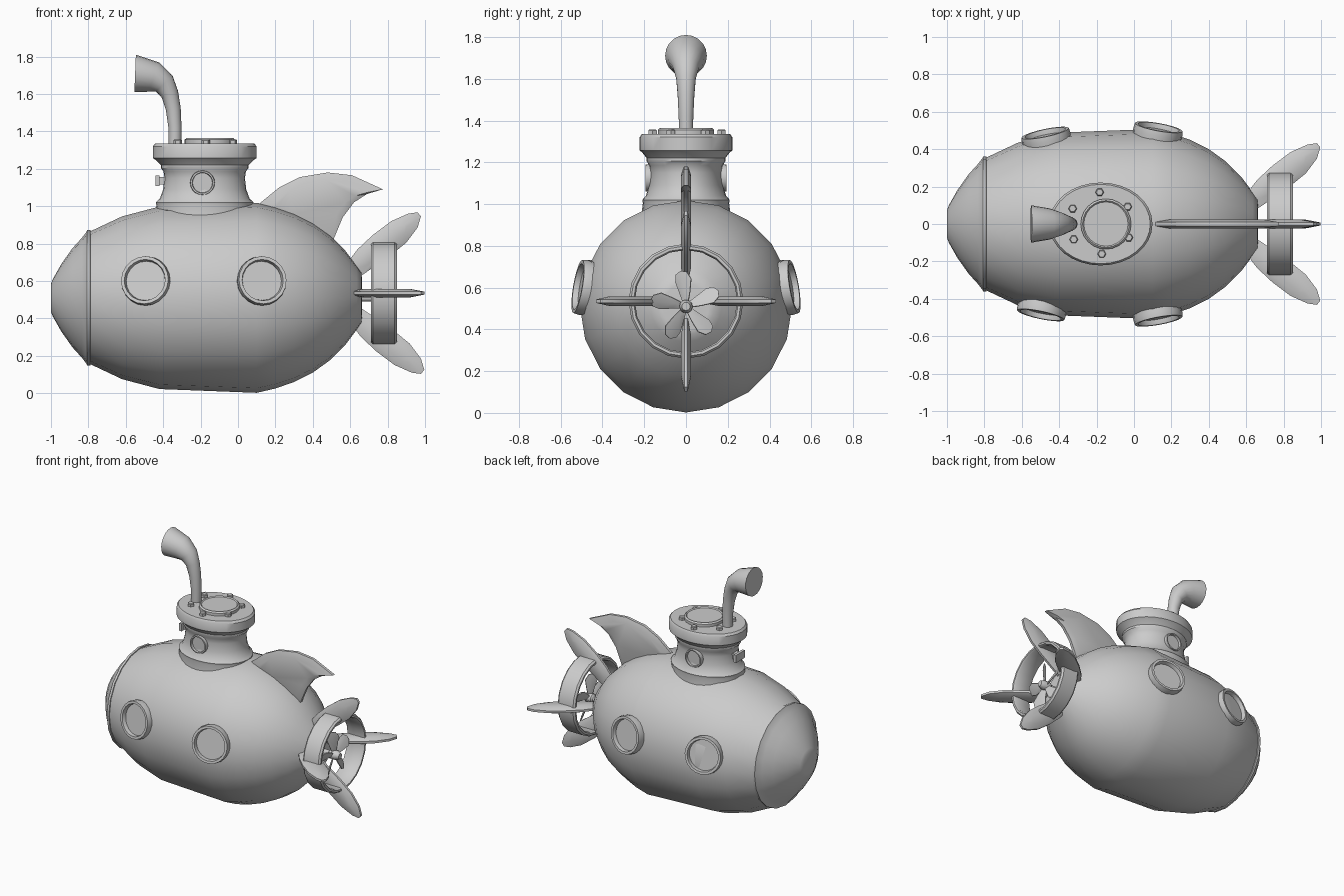
import bpy, bmesh, math
from mathutils import Vector, Matrix

if "Cube" in bpy.data.objects:
    bpy.data.objects.remove(bpy.data.objects["Cube"])

AXIS_Z = 0.51


def finish(bm, name, angle=35, mat=None):
    if mat is not None:
        bm.transform(mat)
    bmesh.ops.recalc_face_normals(bm, faces=bm.faces)
    me = bpy.data.meshes.new(name)
    bm.to_mesh(me)
    bm.free()
    ob = bpy.data.objects.new(name, me)
    bpy.context.collection.objects.link(ob)
    bpy.ops.object.select_all(action='DESELECT')
    bpy.context.view_layer.objects.active = ob
    ob.select_set(True)
    bpy.ops.object.shade_smooth_by_angle(angle=math.radians(angle))
    return ob


def skin(bm, rings, loop=False):
    """Bridge equal-length rings of vertices; cap the ends unless looped."""
    n = len(rings[0])
    pairs = list(zip(rings, rings[1:])) + ([(rings[-1], rings[0])] if loop else [])
    for a, b in pairs:
        for i in range(n):
            j = (i + 1) % n
            bm.faces.new((a[i], a[j], b[j], b[i]))
    if not loop:
        bm.faces.new(rings[0])
        bm.faces.new(rings[-1])


def lathe(name, prof, loc, axis=(0, 0, 1), n=24, sy=1.0, loop=False, angle=35):
    """Revolve (radius, height) points about an axis through loc."""
    bm = bmesh.new()
    rings = [[bm.verts.new((r * math.cos(2 * math.pi * i / n),
                            sy * r * math.sin(2 * math.pi * i / n), h))
              for i in range(n)] for r, h in prof]
    skin(bm, rings, loop)
    rot = Vector(axis).to_track_quat('Z', 'Y').to_matrix().to_4x4()
    return finish(bm, name, angle, Matrix.Translation(loc) @ rot)


def blade(name, pts, edge, thick, inset=0.6, mat=None):
    """Lens-shaped fin from an outline in the local xz plane."""
    bm = bmesh.new()
    c = sum((Vector(p) for p in pts), Vector((0, 0))) / len(pts)
    rings = []
    for k, y in ((inset, -thick), (1, -edge), (1, edge), (inset, thick)):
        rings.append([bm.verts.new((c.x + (x - c.x) * k, y, c.y + (z - c.y) * k))
                      for x, z in pts])
    skin(bm, rings)
    return finish(bm, name, 30, mat)


def porthole(name, loc, axis, r, depth):
    lathe(name + "_frame", [(r * .95, -depth), (r, -depth * .3), (r * .97, 0), (r * .84, 0),
                            (r * .8, -depth * .25), (r * .8, -depth)],
          loc, axis, 20, loop=True)
    lathe(name + "_glass", [(r * .82, -depth), (r * .82, -depth * .3)], loc, axis, 20)


# Hull body and nose dome
lathe("hull", [(.33, -.80), (.355, -.79), (.435, -.62), (.488, -.42), (.508, .10), (.485, .20),
               (.45, .30), (.40, .40), (.335, .49), (.25, .575), (.17, .635), (.135, .66),
               (.11, .662)], (0, 0, AXIS_Z), (1, 0, 0), 20)
lathe("nose_dome", [(.075, -1), (.10, -.99), (.18, -.945), (.265, -.885), (.32, -.835),
                    (.35, -.812), (.362, -.806), (.362, -.79), (.34, -.785)],
      (0, 0, AXIS_Z), (1, 0, 0), 20)

# Conning tower, oval in plan
TX = -0.178
lathe("tower", [(.27, .93), (.258, 1.005), (.262, 1.02), (.24, 1.04), (.222, 1.09), (.215, 1.15),
                (.22, 1.185), (.235, 1.205), (.235, 1.22), (.26, 1.245), (.277, 1.257),
                (.277, 1.32), (.265, 1.335)], (TX, 0, 0), n=32, sy=.8)
lathe("hatch", [(.135, 1.32), (.135, 1.355), (.125, 1.364), (.118, 1.357)], (-.15, 0, 0), n=24)
for i in range(6):
    a = math.radians(92 + 60 * i)
    lathe(f"bolt_{i}", [(.023, 1.32), (.023, 1.352), (.018, 1.357)],
          (TX + .17 * math.cos(a), .005 + .165 * math.sin(a), 0), n=6)

# Front lamp bracket on the tower
for name, size, x in (("bracket_plate", (.02, .10, .055), -.43),
                      ("bracket_stem", (.06, .05, .04), -.40)):
    bm = bmesh.new()
    bmesh.ops.create_cube(bm, size=1)
    finish(bm, name, 30, Matrix.Translation((x, 0, 1.135)) @ Matrix.Diagonal((*size, 1)))

# Portholes on both sides
for s, side in ((-1, "near"), (1, "far")):
    porthole(f"hull_porthole_front_{side}", (-.487 + .012 * s, s * .487, .605), (-.21, s, .17), .133, .09)
    porthole(f"hull_porthole_rear_{side}", (.132, s * .518, .605), (.18, s, .17), .133, .09)
    porthole(f"tower_porthole_{side}", (-.19, s * .193, 1.125), (0, s, 0), .066, .05)

# Periscope: tapered tube swept along a bend
path = [(-.337, 1.31, .033), (-.337, 1.42, .035), (-.346, 1.52, .040), (-.365, 1.60, .047),
        (-.395, 1.655, .062), (-.45, 1.69, .083), (-.55, 1.71, .100)]
bm = bmesh.new()
rings = []
for k, (x, z, r) in enumerate(path):
    a, b = path[max(k - 1, 0)], path[min(k + 1, len(path) - 1)]
    t = Vector((b[0] - a[0], 0, b[1] - a[1])).normalized()
    if k == len(path) - 1:
        t = Vector((-1, 0, .04)).normalized()
    u = Vector((0, 1, 0)).cross(t)
    rings.append([bm.verts.new(Vector((x, 0, z)) + r * (
        math.cos(i * math.pi / 10) * u + math.sin(i * math.pi / 10) * Vector((0, 1, 0))))
        for i in range(20)])
skin(bm, rings)
finish(bm, "periscope", 45)

# Dorsal fin
blade("dorsal_fin", [(.11, 1.01), (.22, 1.10), (.33, 1.155), (.48, 1.18), (.61, 1.165),
                     (.775, 1.09), (.69, 1.065), (.62, 1.02), (.56, .94), (.51, .82),
                     (.40, .86), (.25, .93), (.11, .97)], .010, .024, .75)

# Four tail fins around the axis
fin = [(.56, .10), (.59, .17), (.64, .235), (.72, .31), (.82, .385), (.91, .425), (.96, .432),
       (.978, .41), (.96, .35), (.90, .27), (.82, .205), (.72, .135), (.64, .08)]
for i, name in enumerate(("top", "left", "bottom", "right")):
    m = Matrix.Translation((.018 if i else 0, 0, .535)) @ Matrix.Rotation(i * math.pi / 2, 4, 'X')
    blade("tail_fin_" + name, fin, .008, .023, .6, m)

# Propeller duct
lathe("propeller_duct", [(.265, .71), (.275, .722), (.275, .838), (.265, .85),
                         (.252, .85), (.245, .838), (.245, .722), (.252, .71)],
      (0, 0, .535), (1, 0, 0), 20, loop=True)

# Propeller hub and blades
lathe("propeller_hub", [(.02, .65), (.02, .74), (.032, .75), (.032, .80), (.02, .825)],
      (0, 0, AXIS_Z), (1, 0, 0), 12)
prop = [(-.015, .02), (-.03, .07), (-.046, .12), (-.04, .155), (-.012, .172),
        (.02, .165), (.042, .13), (.03, .07), (.015, .02)]
for i in range(5):
    m = (Matrix.Translation((.775, 0, AXIS_Z)) @ Matrix.Rotation(math.radians(5 + 72 * i), 4, 'X')
         @ Matrix.Rotation(math.radians(60), 4, 'Z'))
    blade(f"propeller_blade_{i}", prop, .003, .006, .6, m)
